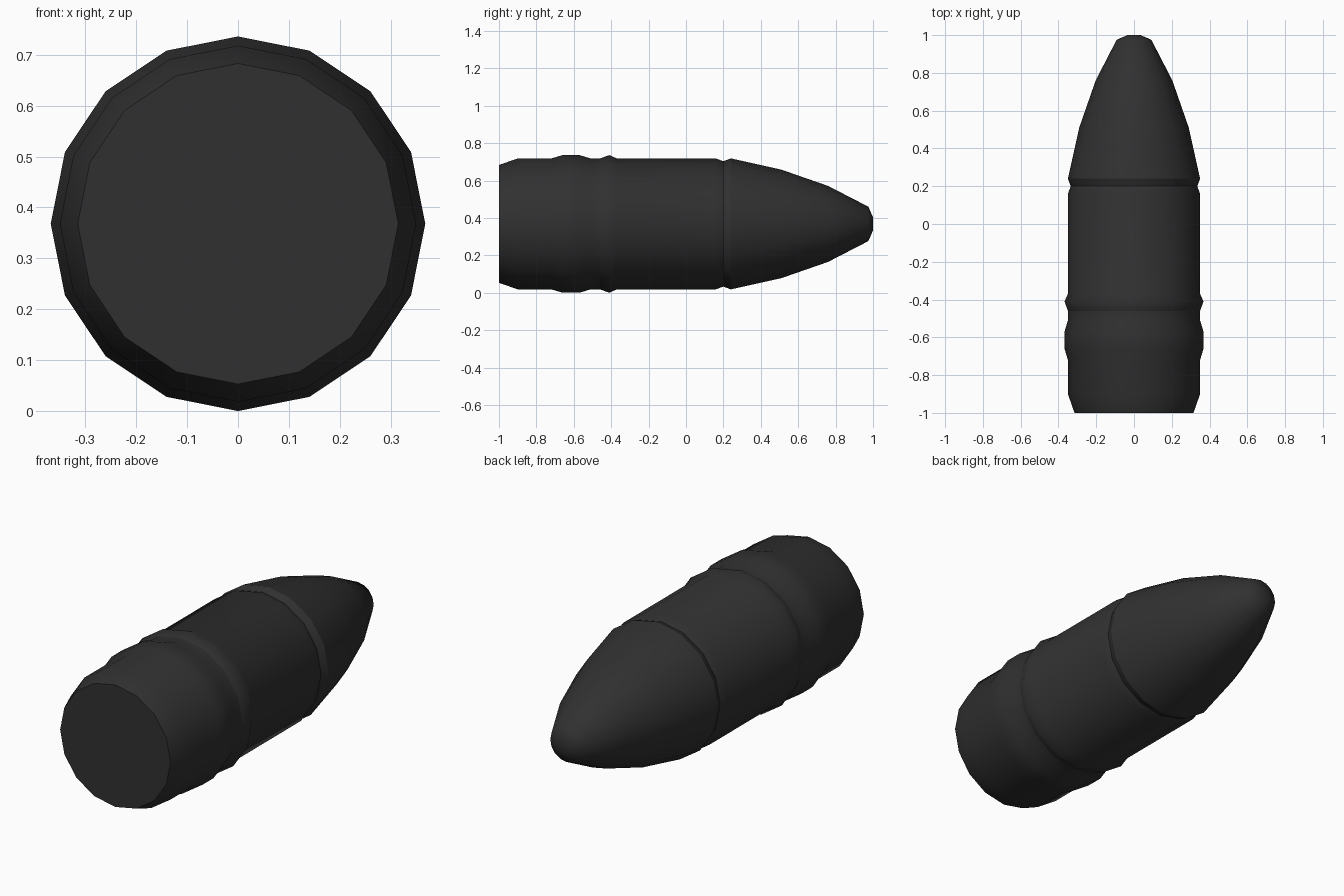
import bpy, bmesh, math

if "Cube" in bpy.data.objects:
    bpy.data.objects.remove(bpy.data.objects["Cube"])

SIDES = 16
CENTRE_Z = 0.368

# (y, radius, sharp ring) from flat base to nose tip
PROFILE = [
    (-1.00, 0.315, True), (-0.90, 0.35, False),      # tapered base
    (-0.72, 0.35, False), (-0.66, 0.368, False),     # wide driving band
    (-0.57, 0.368, False), (-0.51, 0.35, False),
    (-0.46, 0.35, True), (-0.41, 0.368, False),      # narrow band
    (-0.37, 0.35, False), (0.16, 0.35, False),       # body
    (0.20, 0.335, True), (0.24, 0.35, True),         # groove
    (0.51, 0.29, False), (0.76, 0.203, False),       # nose
    (0.975, 0.092, False), (1.00, 0.035, False),
]

mat = bpy.data.materials.new("dark grey metal")
mat.diffuse_color = (0.03, 0.03, 0.03, 1)
mat.use_nodes = True
mat.node_tree.nodes["Principled BSDF"].inputs["Base Color"].default_value = mat.diffuse_color

bm = bmesh.new()
rings = []
for y, r, sharp in PROFILE:
    rings.append([bm.verts.new((r * math.sin(2 * math.pi * i / SIDES), y,
                                CENTRE_Z + r * math.cos(2 * math.pi * i / SIDES)))
                  for i in range(SIDES)])

# skin between rings
for a, b in zip(rings, rings[1:]):
    for i in range(SIDES):
        j = (i + 1) % SIDES
        bm.faces.new((a[i], a[j], b[j], b[i]))

# base and tip caps
bm.faces.new(rings[0])
bm.faces.new(rings[-1])
bmesh.ops.recalc_face_normals(bm, faces=bm.faces)
for f in bm.faces:
    f.smooth = True

# crisp creases at the marked rings
for (y, r, sharp), ring in zip(PROFILE, rings):
    if sharp:
        for i in range(SIDES):
            bm.edges.get((ring[i], ring[(i + 1) % SIDES])).smooth = False

mesh = bpy.data.meshes.new("shell_body")
bm.to_mesh(mesh)
bm.free()
mesh.materials.append(mat)
obj = bpy.data.objects.new("shell_body", mesh)
bpy.context.collection.objects.link(obj)
